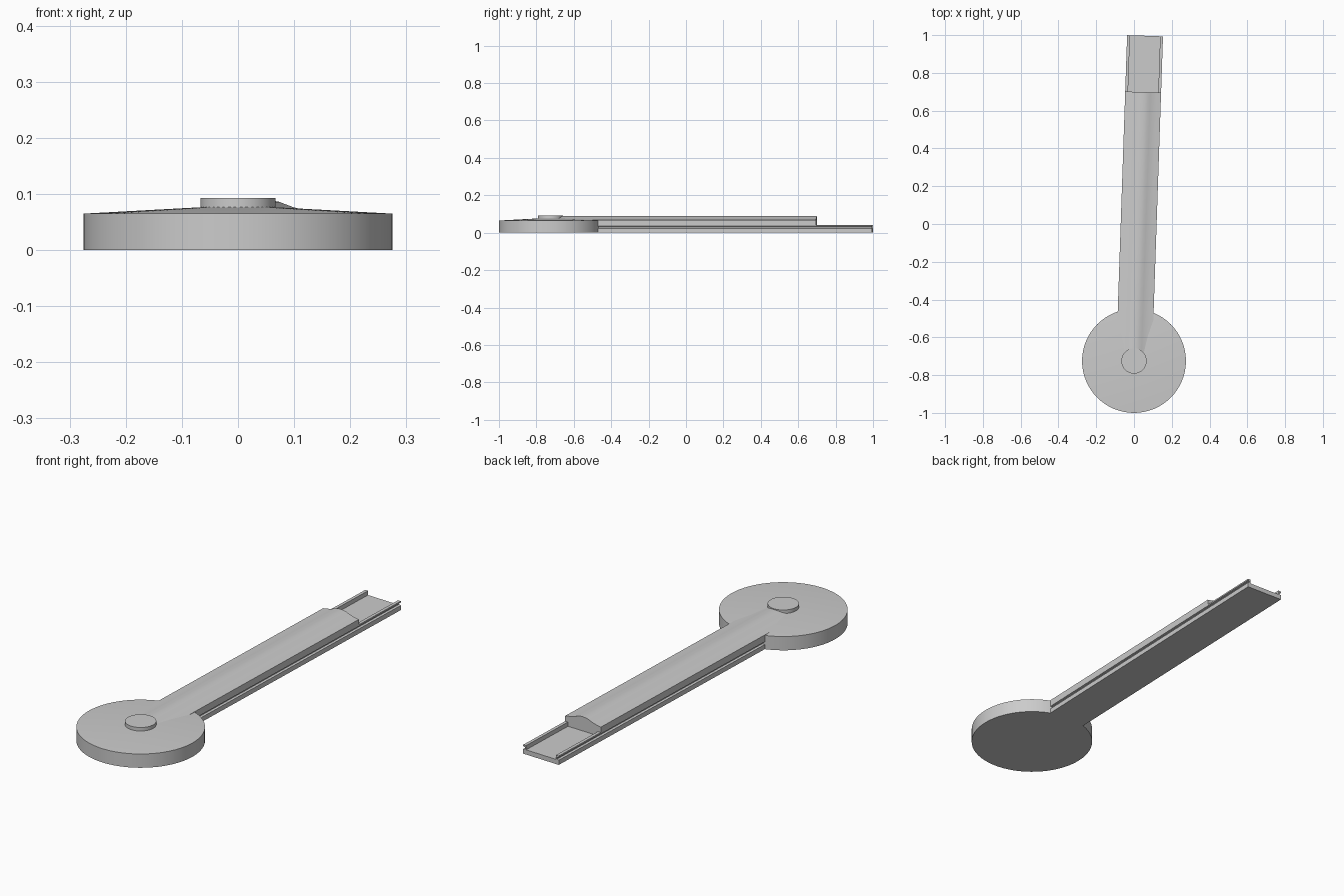
import bpy, bmesh
from math import sin, cos, pi, radians

if "Cube" in bpy.data.objects:
    bpy.data.objects.remove(bpy.data.objects["Cube"])

PIVOT = (0, -0.725, 0)
TILT = radians(-1.95)


def finish(bm, name):
    bmesh.ops.recalc_face_normals(bm, faces=bm.faces[:])
    me = bpy.data.meshes.new(name)
    bm.to_mesh(me)
    bm.free()
    ob = bpy.data.objects.new(name, me)
    bpy.context.collection.objects.link(ob)
    ob.location = PIVOT
    bpy.context.view_layer.objects.active = ob
    ob.select_set(True)
    bpy.ops.object.shade_smooth_by_angle(angle=radians(25))
    ob.select_set(False)
    return ob


def lathe(name, profile, sides):
    """Stack of rings (radius, z), capped; radius 0 closes to a point."""
    bm = bmesh.new()
    rings = []
    for r, z in profile:
        if r == 0:
            rings.append([bm.verts.new((0, 0, z))] * sides)
        else:
            rings.append([bm.verts.new((r * cos(2 * pi * i / sides), r * sin(2 * pi * i / sides), z))
                          for i in range(sides)])
    bm.faces.new(rings[0])
    for a, b in zip(rings, rings[1:]):
        for i in range(sides):
            j = (i + 1) % sides
            bm.faces.new([a[i], a[j], b[j]] if b[i] == b[j] else [a[i], a[j], b[j], b[i]])
    if profile[-1][0] > 0:
        bm.faces.new(rings[-1])
    return finish(bm, name)


def extrude_half(name, half, y0, y1):
    """Mirror a half section (x, z) and sweep it along the arm."""
    section = half + [(-x, z) for x, z in reversed(half) if x > 0]
    bm = bmesh.new()
    a, b = ([bm.verts.new((x, y, z)) for x, z in section] for y in (y0, y1))
    n = len(section)
    for i in range(n):
        j = (i + 1) % n
        bm.faces.new([a[i], a[j], b[j], b[i]])
    bm.faces.new(a)
    bm.faces.new(b)
    ob = finish(bm, name)
    ob.rotation_euler.z = TILT
    return ob


# Round base with a shallow conical top, and its knob
lathe("round_base", [(0.275, 0), (0.275, 0.065), (0, 0.080)], 64)
lathe("knob", [(0.067, 0.06), (0.067, 0.093)], 40)

# Long tray: U channel with lipped rails and a side groove
extrude_half("arm_tray", [
    (0.095, 0.0), (0.095, 0.022), (0.086, 0.025), (0.086, 0.033),
    (0.095, 0.035), (0.095, 0.042), (0.080, 0.042), (0.080, 0.022)], 0.2, 1.7225)

# Cover with a rounded ridge, stopping short of the tray's end
extrude_half("arm_cover", [
    (0, 0.015), (0.084, 0.015), (0.084, 0.041), (0.095, 0.041), (0.095, 0.067),
    (0.070, 0.0715), (0.050, 0.0765), (0.038, 0.081), (0.025, 0.086),
    (0.012, 0.0885), (0, 0.089)], 0.04, 1.424)
